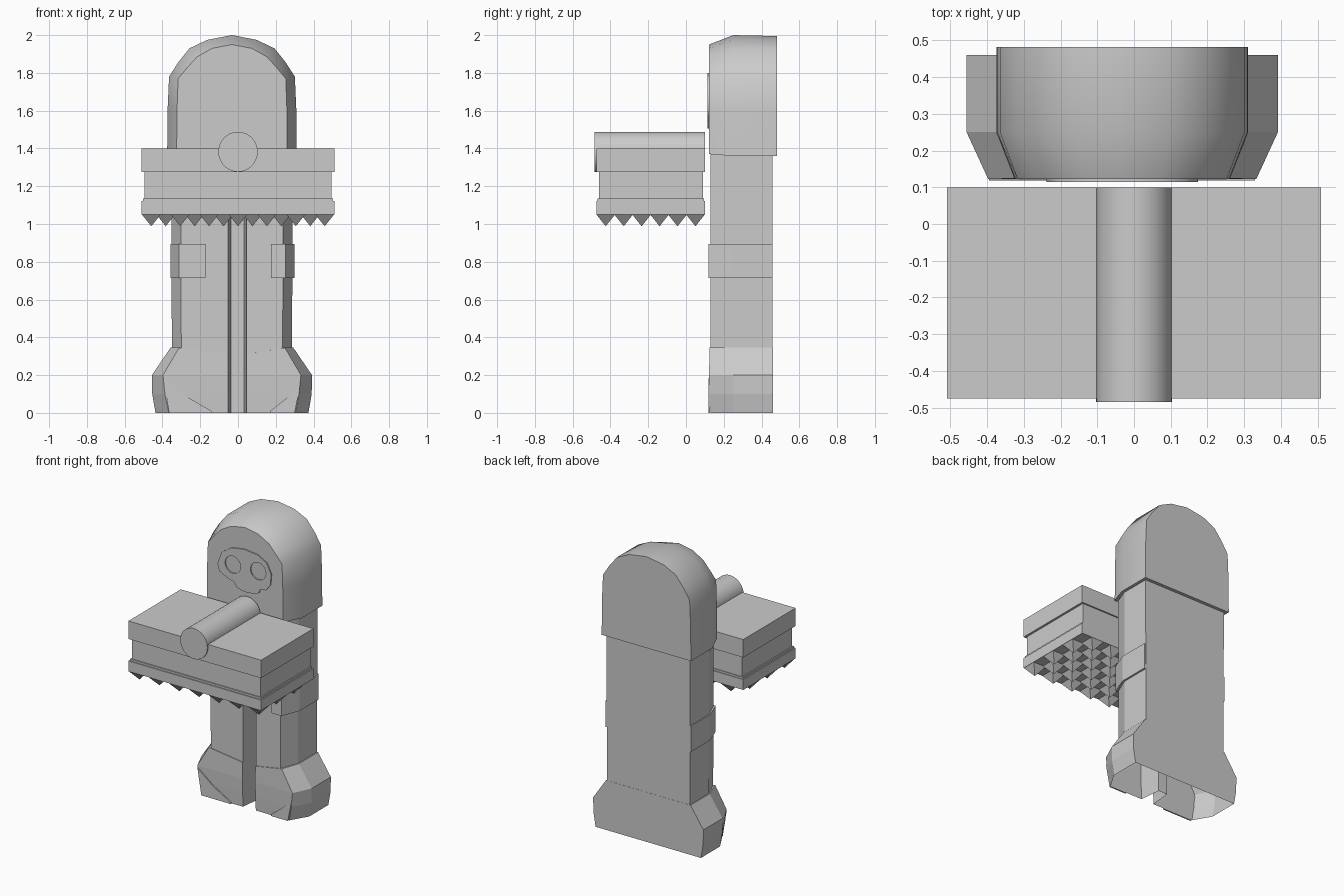
import bpy, bmesh, math

cube = bpy.data.objects.get("Cube")
if cube:
    bpy.data.objects.remove(cube, do_unlink=True)

GREY = (0.6, 0.6, 0.6, 1.0)
mat = bpy.data.materials.new("plain grey")
mat.use_nodes = True
mat.diffuse_color = GREY
bsdf = mat.node_tree.nodes["Principled BSDF"]
bsdf.inputs["Base Color"].default_value = GREY
bsdf.inputs["Roughness"].default_value = 0.8

C = -0.032  # middle of the figure, slightly off the hammer's middle


def finish(name, bm, smooth=None):
    """Turn a bmesh into a coloured object, smooth below the given angle."""
    bmesh.ops.recalc_face_normals(bm, faces=bm.faces[:])
    me = bpy.data.meshes.new(name)
    bm.to_mesh(me)
    bm.free()
    me.materials.append(mat)
    ob = bpy.data.objects.new(name, me)
    bpy.context.collection.objects.link(ob)
    if smooth:
        bpy.ops.object.select_all(action='DESELECT')
        ob.select_set(True)
        bpy.context.view_layer.objects.active = ob
        bpy.ops.object.shade_smooth_by_angle(angle=math.radians(smooth))
    return ob


def loft(name, rings, cap_start=True, smooth=None):
    """Skin matching closed rings of 3D points."""
    bm = bmesh.new()
    vs = [[bm.verts.new(p) for p in ring] for ring in rings]
    n = len(vs[0])
    for a, b in zip(vs, vs[1:]):
        for i in range(n):
            j = (i + 1) % n
            bm.faces.new((a[i], a[j], b[j], b[i]))
    if cap_start:
        bm.faces.new(vs[0])
    bm.faces.new(vs[-1])
    return finish(name, bm, smooth)


def box(name, x0, x1, y0, y1, z0, z1):
    base = [(x0, y0), (x1, y0), (x1, y1), (x0, y1)]
    return loft(name, [[(x, y, z) for x, y in base] for z in (z0, z1)])


def section(z, back, front, y_front, y_back, drop=0.0):
    """Figure cross-section: chamfered front corners and the slot between the legs."""
    zi = z - drop
    return [(C - back, y_back, z), (C - back, 0.25, z), (C - front, y_front, z),
            (-0.052, y_front, zi), (-0.036, 0.28, zi), (0.032, 0.28, zi), (0.046, y_front, zi),
            (C + front, y_front, z), (C + back, 0.25, z), (C + back, y_back, z)]


# Body with the slot between the legs
loft("body", [section(0.30, 0.318, 0.268, 0.13, 0.459),
              section(1.37, 0.322, 0.272, 0.13, 0.459)])

# Flared boots, hollow underneath
loft("boots", [section(0.0, 0.405, 0.335, 0.13, 0.46),
               section(0.10, 0.422, 0.355, 0.125, 0.46),
               section(0.20, 0.424, 0.365, 0.122, 0.46),
               section(0.345, 0.325, 0.28, 0.125, 0.46, 0.035)], cap_start=False)

# Toe caps: thin plates on the front of the boots
for side, pts in (("right", [(-0.395, 0.185), (-0.27, 0.085), (-0.14, 0.01), (-0.14, 0.0), (-0.365, 0.0)]),
                  ("left", [(0.33, 0.15), (0.26, 0.08), (0.17, 0.01), (0.17, 0.0), (0.30, 0.0)])):
    loft(side + "_toe_cap", [[(x, y, z) for x, z in pts] for y in (0.118, 0.127)])

# Cuffs wrapped round the outer sides
for side, outer, corner, inner in (("right", -0.358, -0.312, -0.172),
                                   ("left", 0.300, 0.252, 0.175)):
    ring = [(outer, 0.458), (outer, 0.245), (corner, 0.12), (inner, 0.12), (inner, 0.458)]
    loft(side + "_cuff", [[(x, y, z) for x, y in ring] for z in (0.715, 0.895)])

# Hood: arched slab with a bevelled front rim
half = [(0.343, 1.36), (0.341, 1.60), (0.333, 1.78), (0.285, 1.855), (0.225, 1.93), (0.13, 1.975)]
half_front = [(0.293, 1.37), (0.291, 1.60), (0.285, 1.77), (0.235, 1.83), (0.185, 1.885), (0.105, 1.93)]


def arch(h, top, y):
    pts = [(C - x, z) for x, z in h] + [(C, top)] + [(C + x, z) for x, z in reversed(h)]
    return [(x, y, z) for x, z in pts]


loft("hood", [arch(half, 1.995, 0.482), arch(half, 2.0, 0.25),
              arch(half_front, 1.95, 0.122)], smooth=32)

# Skull badge: thin filled outline with two round eye holes
skull = [(-0.238, 1.65), (-0.205, 1.735), (-0.13, 1.785), (-0.03, 1.80), (0.07, 1.788), (0.14, 1.75),
         (0.175, 1.68), (0.168, 1.605), (0.135, 1.56), (0.092, 1.555), (0.078, 1.525), (0.035, 1.51),
         (-0.03, 1.505), (-0.09, 1.52), (-0.112, 1.553), (-0.17, 1.57), (-0.225, 1.60)]
outlines = [skull]
for ex, ez in ((-0.12, 1.67), (0.075, 1.677)):
    outlines.append([(ex + 0.06 * math.cos(i * math.pi / 8), ez + 0.06 * math.sin(i * math.pi / 8))
                     for i in range(16)])
cu = bpy.data.curves.new("skull_badge", 'CURVE')
cu.dimensions = '2D'
cu.fill_mode = 'BOTH'
cu.extrude = 0.0048
for pts in outlines:
    sp = cu.splines.new('POLY')
    sp.points.add(len(pts) - 1)
    for p, (x, z) in zip(sp.points, pts):
        p.co = (x, z, 0, 1)
    sp.use_cyclic_u = True
cu.materials.append(mat)
badge = bpy.data.objects.new("skull_badge", cu)
bpy.context.collection.objects.link(badge)
badge.location = (0, 0.119, 0)
badge.rotation_euler = (math.pi / 2, 0, 0)
bpy.ops.object.select_all(action='DESELECT')
badge.select_set(True)
bpy.context.view_layer.objects.active = badge
bpy.ops.object.convert(target='MESH')

# Hammer head: wide top, recessed middle, wide spike plate
box("hammer_top", -0.51, 0.51, -0.475, 0.10, 1.275, 1.40)
box("hammer_middle", -0.495, 0.495, -0.46, 0.09, 1.11, 1.28)
box("hammer_plate_step", -0.503, 0.503, -0.468, 0.095, 1.11, 1.135)
box("hammer_spike_plate", -0.51, 0.51, -0.475, 0.10, 1.05, 1.122)

# Handle lying along the hammer top
N = 32
loft("handle", [[(0.104 * math.cos(2 * math.pi * i / N), y, 1.382 + 0.106 * math.sin(2 * math.pi * i / N))
                 for i in range(N)] for y in (-0.485, 0.10)], smooth=30)

# Staggered rows of pyramid spikes
bm = bmesh.new()
R = 0.05
for row in range(6):
    y = -0.425 + row * 0.095
    count = 7 - row % 2
    for k in range(count):
        x = (k - (count - 1) / 2) * 0.153
        base = [bm.verts.new((x + sx * R, y + sy * R, 1.051))
                for sx, sy in ((-1, -1), (1, -1), (1, 1), (-1, 1))]
        tip = bm.verts.new((x, y, 0.988))
        bm.faces.new(base)
        for i in range(4):
            bm.faces.new((base[i], base[(i + 1) % 4], tip))
finish("hammer_spikes", bm)
